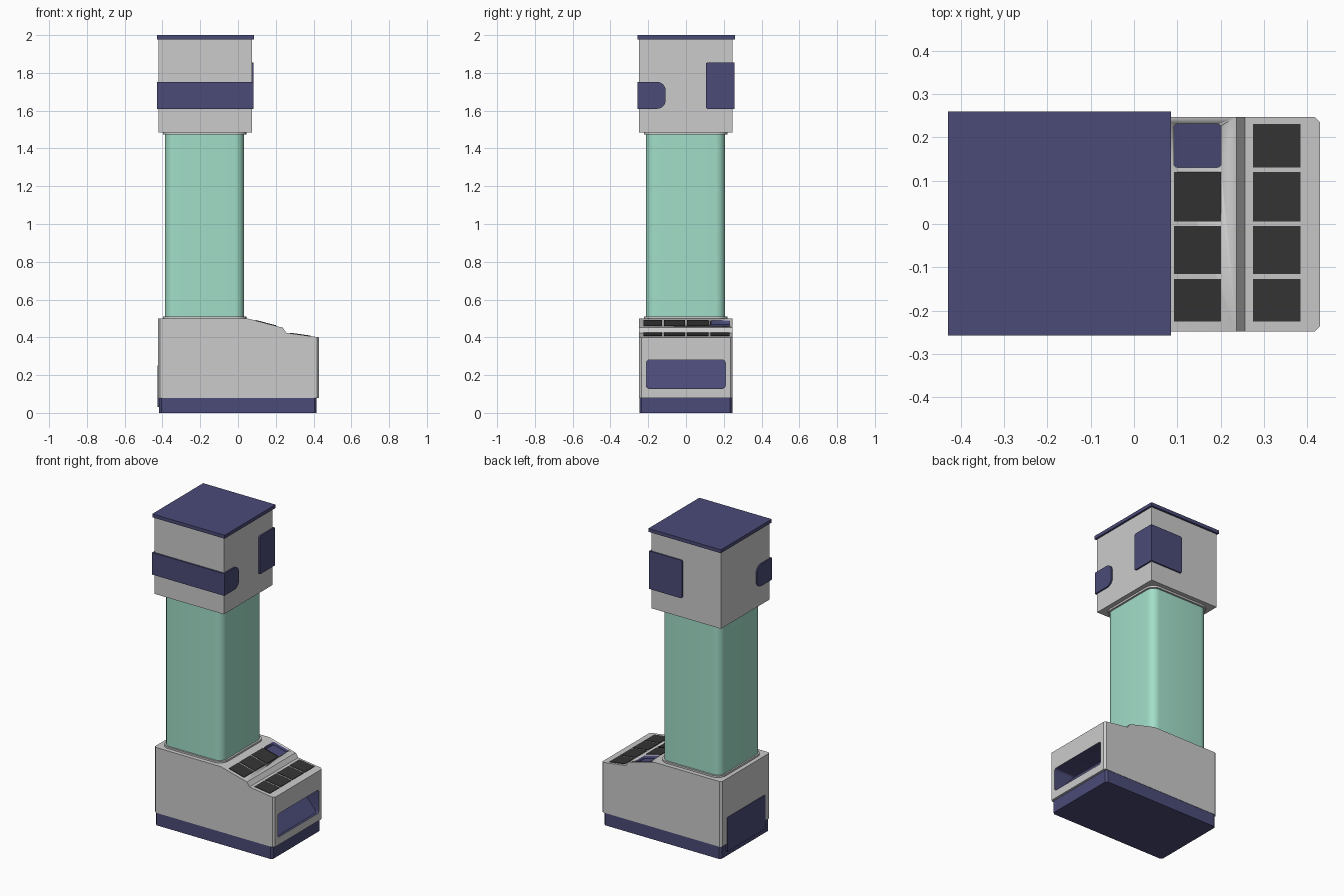
import bpy, bmesh, math

if "Cube" in bpy.data.objects:
    bpy.data.objects.remove(bpy.data.objects["Cube"])


def material(name, col):
    m = bpy.data.materials.new(name)
    m.diffuse_color = (*col, 1)
    m.use_nodes = True
    m.node_tree.nodes["Principled BSDF"].inputs["Base Color"].default_value = m.diffuse_color
    return m


GREY = material("grey", (0.6, 0.6, 0.6))
NAVY = material("navy", (0.07, 0.07, 0.19))
GREEN = material("green", (0.36, 0.73, 0.58))
DARK = material("dark", (0.035, 0.035, 0.035))


def rrect(a0, a1, b0, b1, r=(0, 0, 0, 0), seg=6):
    """Rounded rectangle; radii run from the low-low corner anticlockwise."""
    if not isinstance(r, tuple):
        r = (r,) * 4
    pts = []
    for i, (a, b, sa, sb) in enumerate(((a0, b0, 1, 1), (a1, b0, -1, 1),
                                        (a1, b1, -1, -1), (a0, b1, 1, -1))):
        if r[i] == 0:
            pts.append((a, b))
            continue
        for k in range(seg + 1):
            t = math.pi + i * math.pi / 2 + k * math.pi / 2 / seg
            pts.append((a + sa * r[i] + r[i] * math.cos(t),
                        b + sb * r[i] + r[i] * math.sin(t)))
    return pts


def loft(name, lo, hi, mat):
    """Closed solid between two matching loops of points."""
    bm = bmesh.new()
    A = [bm.verts.new(p) for p in lo]
    B = [bm.verts.new(p) for p in hi]
    bm.faces.new(A[::-1])
    bm.faces.new(B)
    n = len(A)
    for i in range(n):
        j = (i + 1) % n
        bm.faces.new((A[i], A[j], B[j], B[i]))
    bmesh.ops.recalc_face_normals(bm, faces=bm.faces)
    me = bpy.data.meshes.new(name)
    bm.to_mesh(me)
    bm.free()
    me.materials.append(mat)
    ob = bpy.data.objects.new(name, me)
    bpy.context.collection.objects.link(ob)
    bpy.context.view_layer.objects.active = ob
    bpy.ops.object.select_all(action='DESELECT')
    ob.select_set(True)
    bpy.ops.object.shade_smooth_by_angle(angle=math.radians(31))
    return ob


def along_z(name, sec, z0, z1, mat):
    return loft(name, [(a, b, z0) for a, b in sec], [(a, b, z1) for a, b in sec], mat)


def along_x(name, sec, x0, x1, mat):
    return loft(name, [(x0, a, b) for a, b in sec], [(x1, a, b) for a, b in sec], mat)


def along_y(name, sec, y0, y1, mat):
    return loft(name, [(a, y0, b) for a, b in sec], [(a, y1, b) for a, b in sec], mat)


def cut(target, cutter):
    m = target.modifiers.new("cut", 'BOOLEAN')
    m.operation = 'DIFFERENCE'
    m.solver = 'EXACT'
    m.material_mode = 'TRANSFER'
    m.object = cutter
    bpy.context.view_layer.objects.active = target
    bpy.ops.object.modifier_apply(modifier=m.name)
    bpy.data.objects.remove(cutter)


def top_z(x):
    """Height of the sloping console surface."""
    if x < 0.245:
        return 0.5 - (x - 0.05) * 0.26
    return 0.424 - (x - 0.256) * 0.138


# Plinth
along_z("plinth", rrect(-0.418, 0.416, -0.247, 0.245, 0.012, 1), 0, 0.08, NAVY)

# Base body with stepped sloping console, chamfered upright corners
profile = [(-0.424, 0.08), (0.43, 0.08), (0.43, 0.40), (0.256, 0.424),
           (0.237, 0.451), (0.05, 0.5), (-0.424, 0.5)]
body = along_y("base_body", profile, -0.248, 0.247, GREY)
bm = bmesh.new()
bm.from_mesh(body.data)
upright = [e for e in bm.edges
           if abs(e.verts[0].co.z - e.verts[1].co.z) > 0.2]
bmesh.ops.bevel(bm, geom=upright, offset=0.012, segments=1, affect='EDGES')
bm.to_mesh(body.data)
bm.free()

# Collection tray: pocket with a sloping floor
sec = rrect(-0.21, 0.208, 0.13, 0.28, 0.015, 4)
cut(body, loft("tray_cutter", [(0.415 - (z - 0.13) * 0.9, y, z) for y, z in sec],
               [(0.45, y, z) for y, z in sec], NAVY))

# Console: one navy recess and seven dark tiles
rows = [(-0.225, -0.127), (-0.116, -0.005), (0.006, 0.12), (0.131, 0.231)]
for r, (x0, x1) in enumerate(((0.092, 0.201), (0.275, 0.384))):
    for c, (y0, y1) in enumerate(rows):
        if r == 0 and c == 3:
            sec = rrect(x0, x1, y0, y1, 0.008, 3)
            cut(body, loft("recess_cutter", [(x, y, top_z(x) - 0.02) for x, y in sec],
                           [(x, y, top_z(x) + 0.03) for x, y in sec], NAVY))
        else:
            sec = rrect(x0, x1, y0, y1)
            loft(f"console_tile_{r}_{c}", [(x, y, top_z(x) - 0.01) for x, y in sec],
                 [(x, y, top_z(x) + 0.003) for x, y in sec], DARK)

# Service panel on the left end
along_x("service_panel", rrect(-0.2, 0.19, 0.03, 0.25, 0.008, 3), -0.427, -0.41, NAVY)

# Column and its collars
along_z("column", rrect(-0.387, 0.032, -0.211, 0.207, 0.05), 0.495, 1.49, GREEN)
for nm, z0, z1 in (("lower_collar", 0.495, 0.511), ("upper_collar", 1.473, 1.49)):
    along_z(nm, rrect(-0.397, 0.044, -0.222, 0.219, 0.06), z0, z1, GREY)

# Head and cap
along_z("head", rrect(-0.422, 0.073, -0.248, 0.247), 1.485, 1.98, GREY)
along_z("head_cap", rrect(-0.43, 0.085, -0.257, 0.26), 1.978, 2.0, NAVY)

# Front band wrapping onto both sides with rounded ends
along_x("front_band", rrect(-0.258, -0.108, 1.61, 1.752, (0, 0.045, 0.045, 0)),
        -0.43, 0.083, NAVY)

# Rear corner panel, two wings
along_x("corner_panel_side", rrect(0.105, 0.256, 1.61, 1.854, (0.008, 0, 0, 0.008), 3),
        0.06, 0.083, NAVY)
along_y("corner_panel_rear", rrect(-0.15, 0.083, 1.61, 1.854, (0.008, 0, 0, 0.008), 3),
        0.24, 0.256, NAVY)
